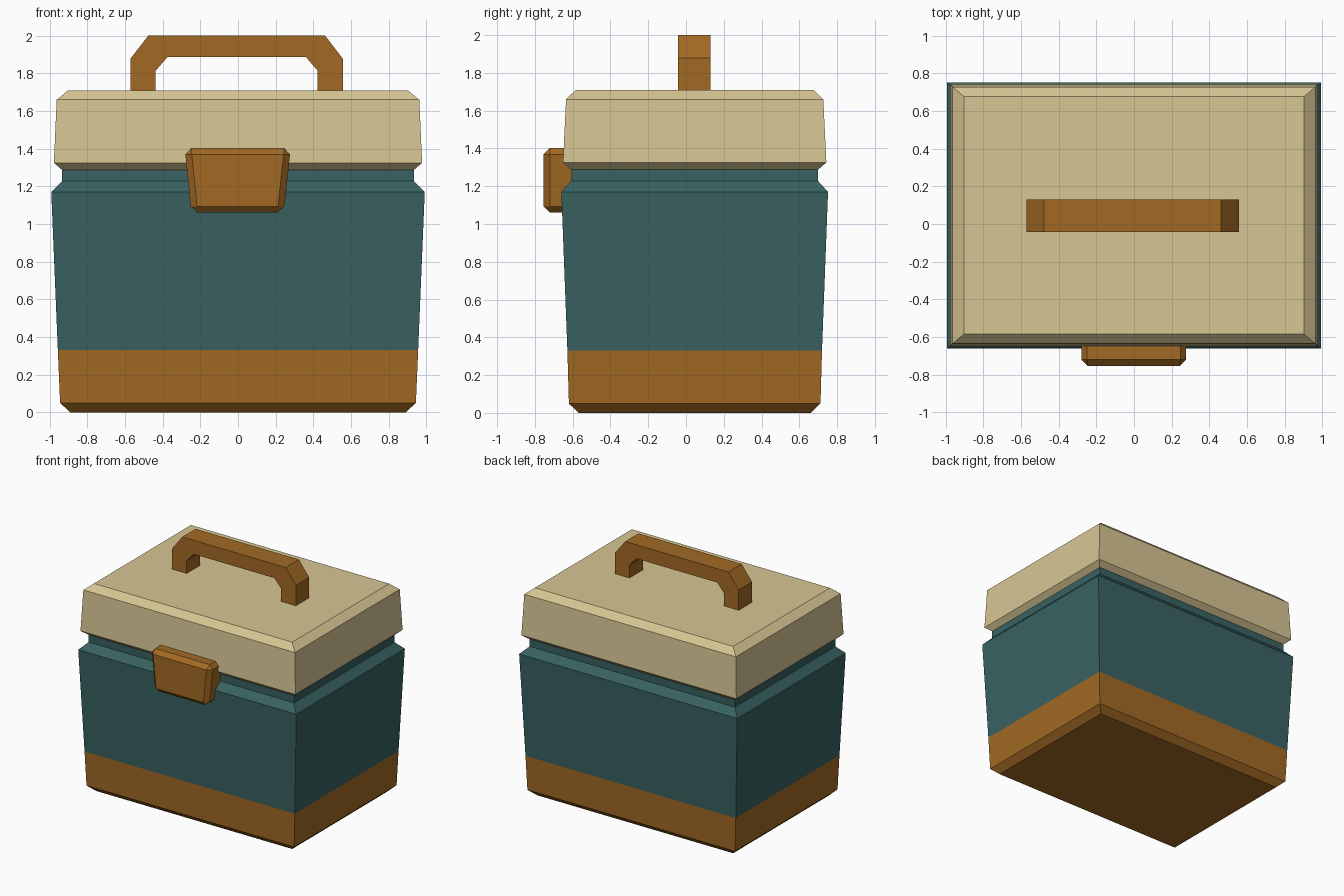
import bpy, bmesh

if "Cube" in bpy.data.objects:
    bpy.data.objects.remove(bpy.data.objects["Cube"])

CY = 0.046  # the box sits slightly back, leaving room for the latch


def material(name, rgb):
    m = bpy.data.materials.new(name)
    m.diffuse_color = (*rgb, 1)
    m.use_nodes = True
    m.node_tree.nodes["Principled BSDF"].inputs["Base Color"].default_value = m.diffuse_color
    return m


teal = material("teal", (0.041, 0.122, 0.122))
cream = material("cream", (0.68, 0.565, 0.295))
brown = material("brown", (0.36, 0.143, 0.017))


def finish(name, bm, mats):
    bmesh.ops.recalc_face_normals(bm, faces=bm.faces)
    me = bpy.data.meshes.new(name)
    bm.to_mesh(me)
    bm.free()
    for m in mats:
        me.materials.append(m)
    ob = bpy.data.objects.new(name, me)
    bpy.context.collection.objects.link(ob)
    return ob


def loft(name, rings, mats):
    """Stack of rectangles (z, half width, half depth), capped at both ends."""
    bm = bmesh.new()
    loops = [[bm.verts.new((sx * hx, CY + sy * hy, z))
              for sx, sy in ((-1, -1), (1, -1), (1, 1), (-1, 1))]
             for z, hx, hy in rings]
    for a, b in zip(loops, loops[1:]):
        for i in range(4):
            j = (i + 1) % 4
            bm.faces.new((a[i], a[j], b[j], b[i]))
    bm.faces.new(loops[0])
    bm.faces.new(loops[-1])
    return finish(name, bm, mats)


def extrude_profile(pts, y0, y1):
    """Closed outline in x and z, extruded along y."""
    bm = bmesh.new()
    f = bm.faces.new([bm.verts.new((x, y0, z)) for x, z in pts])
    r = bmesh.ops.extrude_face_region(bm, geom=[f])
    verts = [v for v in r["geom"] if isinstance(v, bmesh.types.BMVert)]
    bmesh.ops.translate(bm, verts=verts, vec=(0, y1 - y0, 0))
    return bm


# Tapered body with chamfered foot and recessed neck
body = loft("body", [(0, 0.892, 0.615), (0.05, 0.945, 0.666),
                     (0.33, 0.957, 0.674), (1.17, 0.992, 0.706),
                     (1.228, 0.935, 0.653), (1.34, 0.935, 0.653)],
            [teal, brown])
for p in body.data.polygons:  # brown band around the base
    p.material_index = 1 if p.center.z < 0.33 else 0

# Lid with chamfered rims
loft("lid", [(1.285, 0.932, 0.65), (1.325, 0.978, 0.697),
             (1.66, 0.963, 0.681), (1.71, 0.902, 0.63)], [cream])

# Front latch: tapered block with chamfered edges
bm = extrude_profile([(-0.283, 1.403), (0.28, 1.403), (0.243, 1.06),
                      (-0.248, 1.06)], -0.755, -0.58)
edges = [e for e in bm.edges if min(v.co.y for v in e.verts) < -0.7]
bmesh.ops.bevel(bm, geom=edges, offset=0.034, segments=1, affect='EDGES',
                profile=0.5)
finish("latch", bm, [brown])

# Carry handle: angular arch, mirrored about its middle
half = [(0.564, 1.70), (0.564, 1.878), (0.47, 2.0),
        (-0.47, 2.0), (-0.564, 1.878), (-0.564, 1.70)]
inner = [(-0.43, 1.70), (-0.43, 1.815), (-0.368, 1.886),
         (0.368, 1.886), (0.43, 1.815), (0.43, 1.70)]
bm = extrude_profile([(x - 0.007, z) for x, z in half + inner], -0.043, 0.13)
finish("handle", bm, [brown])
